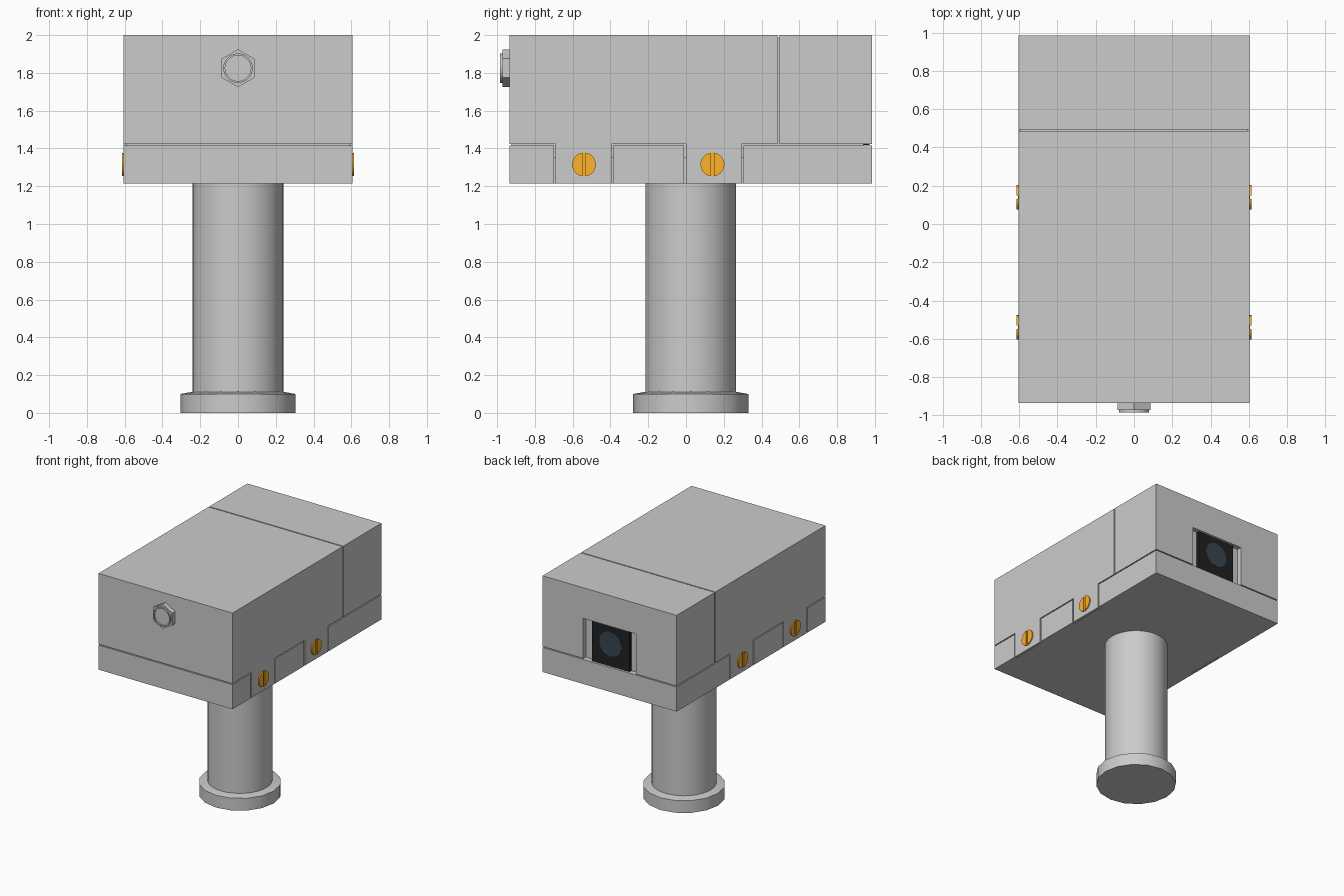
import bpy, bmesh, math
from mathutils import Matrix

if "Cube" in bpy.data.objects:
    bpy.data.objects.remove(bpy.data.objects["Cube"])


def material(name, color):
    m = bpy.data.materials.new(name)
    m.diffuse_color = (*color, 1)
    m.use_nodes = True
    m.node_tree.nodes["Principled BSDF"].inputs["Base Color"].default_value = m.diffuse_color
    return m


def finish(name, bm, mat=None):
    bmesh.ops.recalc_face_normals(bm, faces=bm.faces)
    me = bpy.data.meshes.new(name)
    bm.to_mesh(me)
    bm.free()
    ob = bpy.data.objects.new(name, me)
    bpy.context.collection.objects.link(ob)
    if mat:
        me.materials.append(mat)
    return ob


def add_box(bm, x0, x1, y0, y1, z0, z1):
    m = Matrix.Translation(((x0 + x1) / 2, (y0 + y1) / 2, (z0 + z1) / 2))
    m = m @ Matrix.Diagonal((x1 - x0, y1 - y0, z1 - z0, 1))
    bmesh.ops.create_cube(bm, size=1, matrix=m)


def boxes(name, *dims, mat=None):
    bm = bmesh.new()
    for d in dims:
        add_box(bm, *d)
    return finish(name, bm, mat)


def lathe(name, profile, n, loc, axis='Z', mat=None, phase=0.0, angle=40):
    """Spin a (radius, height) profile; radius 0 closes to a flat cap."""
    bm = bmesh.new()
    rings = []
    for r, h in profile:
        rings.append([bm.verts.new((r * math.cos(phase + 2 * math.pi * i / n),
                                    r * math.sin(phase + 2 * math.pi * i / n), h))
                      for i in range(n)])
    for a, b in zip(rings, rings[1:]):
        for i in range(n):
            j = (i + 1) % n
            bm.faces.new((a[i], a[j], b[j], b[i]))
    bm.faces.new(rings[0])
    bm.faces.new(rings[-1])
    rot = {'Z': Matrix(), 'X': Matrix.Rotation(math.pi / 2, 4, 'Y'),
           '-X': Matrix.Rotation(-math.pi / 2, 4, 'Y'),
           'Y': Matrix.Rotation(-math.pi / 2, 4, 'X'),
           '-Y': Matrix.Rotation(math.pi / 2, 4, 'X')}[axis]
    bm.transform(Matrix.Translation(loc) @ rot)
    ob = finish(name, bm, mat)
    bpy.ops.object.select_all(action='DESELECT')
    ob.select_set(True)
    bpy.context.view_layer.objects.active = ob
    bpy.ops.object.shade_smooth_by_angle(angle=math.radians(angle))
    return ob


def cut(ob, cutter):
    mod = ob.modifiers.new("cut", 'BOOLEAN')
    mod.operation = 'DIFFERENCE'
    mod.solver = 'EXACT'
    mod.object = cutter
    cutter.hide_render = True
    cutter.hide_set(True)


orange = material("orange", (1.0, 0.45, 0.02))
black = material("black", (0.015, 0.015, 0.015))
glass = material("dark_glass", (0.04, 0.06, 0.08))

W, FRONT, BACK = 0.605, -0.935, 0.985
TABS = [(-0.69, -0.395), (0.0, 0.295)]

# post and foot
lathe("post", [(0.24, 0.1), (0.24, 1.23)], 32, (0, 0.025, 0))
lathe("foot", [(0.305, 0), (0.305, 0.1), (0.24, 0.112)], 16, (0, 0.025, 0), angle=30)

# bottom tray with side slots for the cover tabs
tray = boxes("bottom_tray", (-W, W, FRONT, BACK, 1.215, 1.415))
slots = boxes("tray_slot_cutter", *[
    (min(s * 0.585, s * 0.7), max(s * 0.585, s * 0.7), y0 - 0.01, y1 + 0.01, 1.1, 1.5)
    for s in (-1, 1) for y0, y1 in TABS])
cut(tray, slots)

# main cover and the tabs that hang from it
boxes("main_cover", (-W, W, FRONT, 0.485, 1.423, 2.0))
boxes("cover_tabs", *[
    (min(s * 0.588, s * W), max(s * 0.588, s * W), y0, y1, 1.215, 1.423)
    for s in (-1, 1) for y0, y1 in TABS])

# rear cover with window recess
rear = boxes("rear_cover", (-W, W, 0.494, BACK, 1.423, 2.0))
cut(rear, boxes("window_cutter", (-0.24, 0.24, 0.945, 1.1, 1.3, 1.75)))

# inner core closing the seams
boxes("inner_core", (-W + 0.012, W - 0.012, FRONT + 0.012, 0.94, 1.35, 1.988))

# camera block and lens in the rear window
boxes("camera_block", (-0.17, 0.17, 0.94, 0.972, 1.418, 1.745), mat=black)
lathe("lens", [(0.1, 0), (0.1, 0.004)], 32, (0, 0.971, 1.6), 'Y', glass)

# slotted screws, one in each tab
for s, side in ((1, "right"), (-1, "left")):
    for k, y in enumerate((-0.54, 0.14)):
        screw = lathe(f"screw_{side}_{k + 1}", [(0.063, -0.01), (0.063, 0.009)], 32,
                      (s * W, y, 1.315), 'X' if s > 0 else '-X', orange)
        xs = sorted((s * (W + 0.001), s * 0.7))
        cut(screw, boxes(f"screw_slot_cutter_{side}_{k + 1}",
                         (*xs, y - 0.009, y + 0.009, 1.2, 1.4)))

# hexagonal connector on the front
lathe("connector_nut", [(0.1, -0.01), (0.1, 0.037)], 6, (0, FRONT, 1.825), '-Y',
      phase=math.pi / 2)
lathe("connector_ring", [(0.078, 0), (0.078, 0.05), (0.068, 0.05), (0.068, 0.04)], 32,
      (0, FRONT, 1.825), '-Y')
